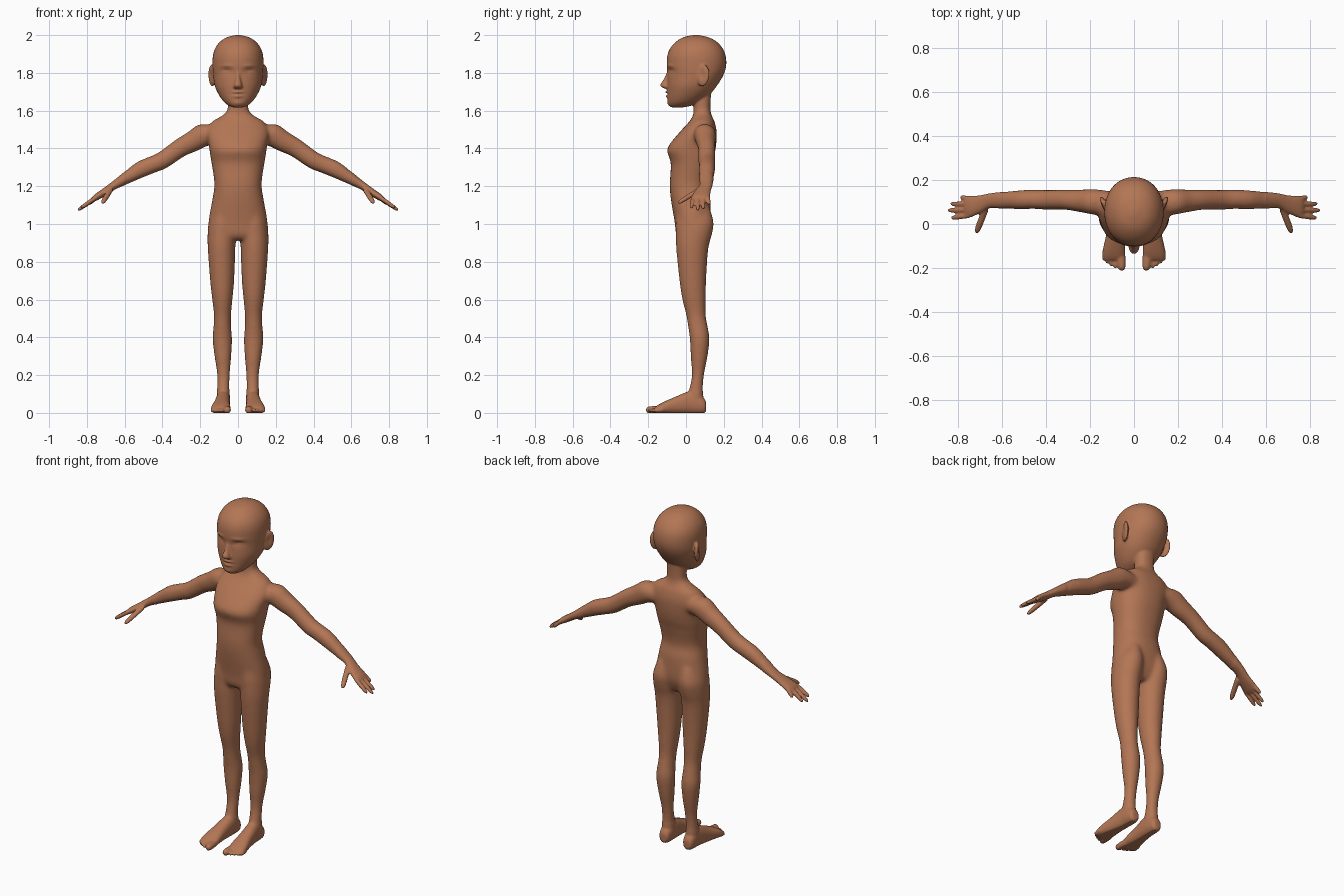
import bpy, bmesh, math
from mathutils import Vector, Matrix

X, Y, Z = Vector((1, 0, 0)), Vector((0, 1, 0)), Vector((0, 0, 1))
bm = bmesh.new()


def spline(rows, steps=5):
    """Catmull-Rom interpolation of the section rows."""
    out = []
    for i in range(len(rows) - 1):
        a, b, c, d = (rows[max(0, min(len(rows) - 1, i + k))] for k in (-1, 0, 1, 2))
        for s in range(steps):
            t = s / steps
            out.append([q + .5 * t * (r - p + t * (2 * p - 5 * q + 4 * r - e + t * (3 * (q - r) + e - p)))
                        for p, q, r, e in zip(a, b, c, d)])
    return out + [list(rows[-1])]


def loft(rows, u, v, power=2.0, mirror=False, n=40):
    """Skin of rounded sections; each row is x, y, z, radius along u, radius along v."""
    for side in ((1, -1) if mirror else (1,)):
        rings = []
        for x, y, z, ra, rb in spline(rows):
            ring = []
            for k in range(n):
                c, s = math.cos(2 * math.pi * k / n), math.sin(2 * math.pi * k / n)
                p = (Vector((x, y, z)) + u * ra * math.copysign(abs(c) ** (2 / power), c)
                     + v * rb * math.copysign(abs(s) ** (2 / power), s))
                p.x *= side
                ring.append(bm.verts.new(p))
            rings.append(ring)
        for r0, r1 in zip(rings, rings[1:]):
            for k in range(n):
                bm.faces.new((r0[k], r0[(k + 1) % n], r1[(k + 1) % n], r1[k]))
        bm.faces.new(rings[0])
        bm.faces.new(rings[-1])


def upright(rows, **kw):
    """Rows given as z, centre x, half width, front y, back y."""
    loft([(x, (f + b) / 2, z, w, (b - f) / 2) for z, x, w, f, b in rows], X, Y, **kw)


def digit(base, tip, r, u, v):
    """Finger or toe with a rounded end."""
    a, b = Vector(base), Vector(tip)
    loft([(*a.lerp(b, t), r * k, r * k) for t, k in
          ((0, 1), (.4, 1.03), (.75, .95), (.92, .75), (1, .3))], u, v, mirror=True, n=16)


# torso and neck
upright([(.915, 0, .10, -.03, .09), (.945, 0, .145, -.052, .11), (1.01, 0, .156, -.06, .13),
         (1.13, 0, .136, -.08, .128), (1.21, 0, .125, -.086, .115), (1.31, 0, .138, -.08, .135),
         (1.35, 0, .145, -.088, .147), (1.385, 0, .15, -.10, .155), (1.42, 0, .155, -.088, .16),
         (1.485, 0, .165, -.035, .163), (1.54, 0, .14, .015, .152), (1.57, 0, .09, .035, .138),
         (1.60, 0, .058, .04, .13), (1.65, 0, .054, .04, .13), (1.72, 0, .055, .035, .135)], power=2.3)

# legs
upright([(1.09, .075, .05, -.05, .125), (1.01, .083, .072, -.055, .147), (.945, .086, .075, -.055, .138),
         (.865, .087, .073, -.052, .118), (.70, .084, .064, -.035, .107), (.60, .083, .054, -.02, .105),
         (.52, .082, .046, 0, .105), (.46, .083, .047, .01, .115), (.39, .083, .052, .02, .125),
         (.30, .08, .045, .024, .115), (.20, .077, .034, .03, .096), (.12, .078, .034, .015, .09),
         (.06, .078, .036, 0, .095)], mirror=True)

# feet
loft([(.078, .107, .033, .018, .022), (.078, .095, .038, .03, .04), (.078, .06, .05, .036, .055),
      (.079, .02, .055, .038, .06), (.085, -.05, .041, .042, .047), (.09, -.11, .028, .05, .034),
      (.092, -.145, .019, .051, .025), (.092, -.165, .016, .044, .014)], X, Z, 2.3, True)

# toes
digit((.06, -.13, .018), (.056, -.212, .015), .02, X, Z)
for x, y in ((.086, -.203), (.104, -.193), (.121, -.181), (.136, -.167)):
    digit((x - .003, -.12, .016), (x, y, .012), .0105, X, Z)

# arms and palms
across = Vector((.5, 0, .866))
loft([(.08, .10, 1.475, .045, .05), (.17, .10, 1.475, .058, .062), (.24, .105, 1.437, .052, .056),
      (.31, .11, 1.40, .046, .05), (.40, .11, 1.337, .045, .047), (.46, .112, 1.312, .044, .046),
      (.52, .11, 1.286, .044, .044), (.60, .108, 1.238, .038, .031), (.655, .106, 1.205, .034, .022),
      (.70, .09, 1.174, .041, .02), (.75, .078, 1.142, .05, .017), (.77, .077, 1.128, .046, .011)],
     Y, across, 2.1, True)

# fingers and thumb
for y0, y1, x, z in ((.038, .028, .832, 1.085), (.064, .062, .848, 1.073),
                     (.09, .092, .835, 1.08), (.115, .122, .79, 1.105)):
    digit((.75, y0, 1.142), (x, y1, z), .0115, Y, across)
digit((.675, .07, 1.18), (.718, -.042, 1.112), .015, Vector((.93, .36, 0)), Z)

# head
upright([(1.617, 0, .025, -.075, -.02), (1.627, 0, .05, -.09, .03), (1.65, 0, .078, -.097, .08),
         (1.69, 0, .105, -.099, .13), (1.735, 0, .124, -.10, .166), (1.79, 0, .132, -.098, .199),
         (1.84, 0, .135, -.102, .213), (1.89, 0, .133, -.099, .21), (1.93, 0, .121, -.084, .194),
         (1.965, 0, .095, -.053, .163), (1.988, 0, .06, -.015, .12), (2.0, 0, .015, .035, .07)], power=2.1)

# nose
loft([(0, -.086, 1.815, .009, .012), (0, -.098, 1.77, .013, .018), (0, -.108, 1.742, .02, .027),
      (0, -.107, 1.728, .024, .026), (0, -.098, 1.716, .018, .016)], X, Y)

# ears
for side in (1, -1):
    bmesh.ops.create_uvsphere(bm, u_segments=32, v_segments=20, radius=1, matrix=(
        Matrix.Translation((side * .138, .09, 1.786)) @ Matrix.Rotation(-side * .4, 4, 'Z')
        @ Matrix.Rotation(-.12, 4, 'X') @ Matrix.Diagonal((.014, .036, .058, 1))))

# fuse all parts into one skin
bmesh.ops.recalc_face_normals(bm, faces=bm.faces)
mesh = bpy.data.meshes.new("parts")
bm.to_mesh(mesh)
bm.free()
parts = bpy.data.objects.new("body_parts", mesh)
bpy.context.collection.objects.link(parts)
mod = parts.modifiers.new("fuse", 'REMESH')
mod.mode, mod.voxel_size = 'VOXEL', .0055
bpy.context.view_layer.update()
skin = bpy.data.meshes.new_from_object(parts.evaluated_get(bpy.context.evaluated_depsgraph_get()))
bpy.data.objects.remove(parts)

# soften joints: strongly on trunk and limbs, lightly elsewhere
bm = bmesh.new()
bm.from_mesh(skin)


def soften(rule, times):
    verts = [v for v in bm.verts if rule(v.co)]
    for _ in range(times):
        bmesh.ops.smooth_vert(bm, verts=verts, factor=.5, use_axis_x=True, use_axis_y=True, use_axis_z=True)


soften(lambda c: abs(c.x) < .6 and .11 < c.z < 1.6, 25)
soften(lambda c: True, 2)

# face relief: x, z, spread x, spread z, push back
relief = [(.06, 1.807, .03, .016, .013), (.063, 1.802, .024, .009, -.009), (.063, 1.80, .025, .003, .005),
          (.06, 1.838, .03, .008, -.004), (0, 1.699, .024, .006, -.010), (0, 1.676, .021, .007, -.009),
          (0, 1.688, .03, .003, .005), (0, 1.64, .025, .012, -.004)]
for v in bm.verts:
    c = v.co
    if c.z > 1.6 and c.y < 0 and v.normal.y < -.2:
        c.y += sum(d * math.exp(-((abs(c.x) - x) / sx) ** 2 - ((c.z - z) / sz) ** 2)
                   for x, z, sx, sz, d in relief)
    # ear hollow
    if c.z > 1.6 and abs(c.x) > .135 and v.normal.x * c.x > 0:
        c.x -= math.copysign(.008 * math.exp(-((c.y - .085) / .018) ** 2 - ((c.z - 1.792) / .03) ** 2), c.x)
    # flat soles
    c.z = max(c.z, 0)
bm.to_mesh(skin)
bm.free()

body = bpy.data.objects.new("body", skin)
bpy.context.collection.objects.link(body)
skin.shade_smooth()
tone = bpy.data.materials.new("warm_brown_skin")
tone.diffuse_color = (.45, .18, .09, 1)
skin.materials.clear()
skin.materials.append(tone)
